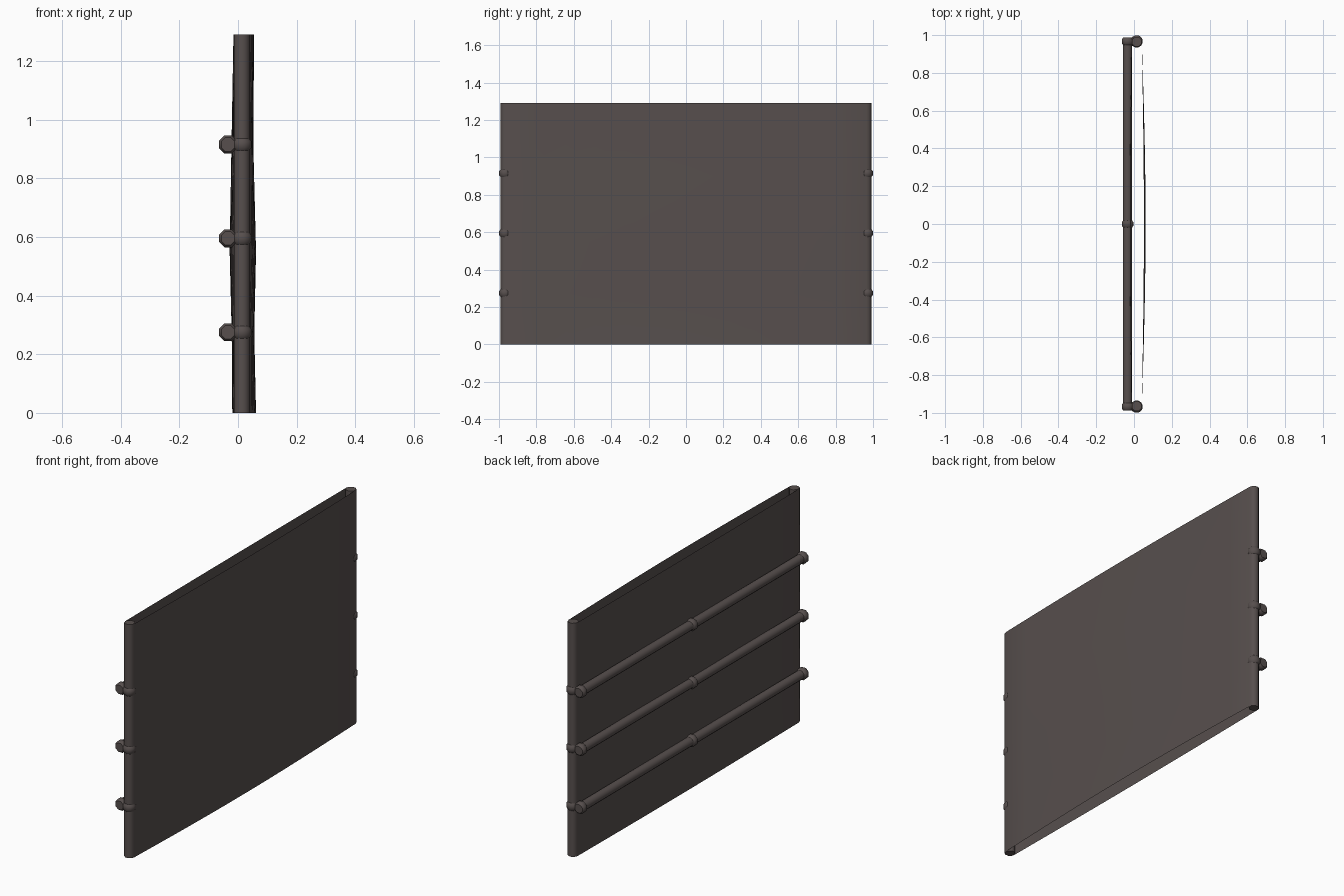
import bpy, bmesh, math
from mathutils import Matrix, Vector

if "Cube" in bpy.data.objects:
    bpy.data.objects.remove(bpy.data.objects["Cube"])

H = 1.29
POLE_X, POLE_Y = 0.014, 0.965
ROD_X = -0.034
LEVELS = (0.275, 0.595, 0.915)

mat = bpy.data.materials.new("dark brown grey")
mat.diffuse_color = (0.095, 0.078, 0.075, 1)
mat.use_nodes = True
mat.node_tree.nodes["Principled BSDF"].inputs["Base Color"].default_value = mat.diffuse_color


def finish(name, bm, smooth=40):
    me = bpy.data.meshes.new(name)
    bm.to_mesh(me)
    bm.free()
    ob = bpy.data.objects.new(name, me)
    bpy.context.collection.objects.link(ob)
    me.materials.append(mat)
    bpy.ops.object.select_all(action='DESELECT')
    bpy.context.view_layer.objects.active = ob
    ob.select_set(True)
    bpy.ops.object.shade_smooth_by_angle(angle=math.radians(smooth))
    return ob


def lathe(name, profile, loc, along_y=False, n=8):
    """Closed solid turned from (radius, height) pairs, capped at both ends."""
    bm = bmesh.new()
    rot = Matrix.Rotation(math.radians(-90), 4, 'X') if along_y else Matrix.Identity(4)
    rings = []
    for r, h in profile:
        ring = []
        for i in range(n):
            a = 2 * math.pi * (i + 0.5) / n
            p = Vector((r * math.cos(a), r * math.sin(a), h))
            ring.append(bm.verts.new(rot @ p + Vector(loc)))
        rings.append(ring)
    for a, b in zip(rings, rings[1:]):
        for i in range(n):
            j = (i + 1) % n
            bm.faces.new((a[i], a[j], b[j], b[i]))
    bm.faces.new(rings[0][::-1])
    bm.faces.new(rings[-1])
    return finish(name, bm, 50)


def band(r, w):
    return [(r - 0.008, -w), (r, -w * 0.5), (r, w * 0.5), (r - 0.008, w)]


# upright poles
for s in (-1, 1):
    lathe("upright_pole", [(0.027, 0), (0.027, H)], (POLE_X, s * POLE_Y, 0))

# cross rods with their lashings
for z in LEVELS:
    lathe("cross_rod", [(0.026, -0.985), (0.026, 0.985)], (ROD_X, 0, z), True)
    for y in (-0.967, 0, 0.967):
        lathe("rod_band", band(0.033, 0.02), (ROD_X, y, z), True)
    for s in (-1, 1):
        lathe("pole_band", band(0.033, 0.021), (POLE_X, s * (POLE_Y + 0.002), z), n=12)

# stretched cloth: an open loop round both poles, bulging front and back
rows = [  # height, bulge to +x, bulge to -x
    (0, 0.020, 0.006), (0.27, 0.014, 0.008), (0.55, 0.020, 0.015),
    (0.9, 0.011, 0.009), (H, 0.013, 0.002)]
R, N = 0.0275, 12
bm = bmesh.new()
loops = []
for z, out, back in rows:
    pts = []
    for side, bulge in ((1, out), (-1, back)):
        for i in range(N + 1):
            t = i / N
            y = side * POLE_Y * (2 * t - 1)
            pts.append((POLE_X + side * (R + bulge * math.sin(math.pi * t)), y))
        for k in range(1, 5):  # wrap round the pole
            a = math.pi * k / 5
            pts.append((POLE_X + side * R * math.cos(a),
                        side * (POLE_Y + R * math.sin(a))))
    loops.append([bm.verts.new((x, y, z)) for x, y in pts])
for a, b in zip(loops, loops[1:]):
    for i in range(len(a)):
        j = (i + 1) % len(a)
        bm.faces.new((a[i], a[j], b[j], b[i]))
finish("cloth_panel", bm)
